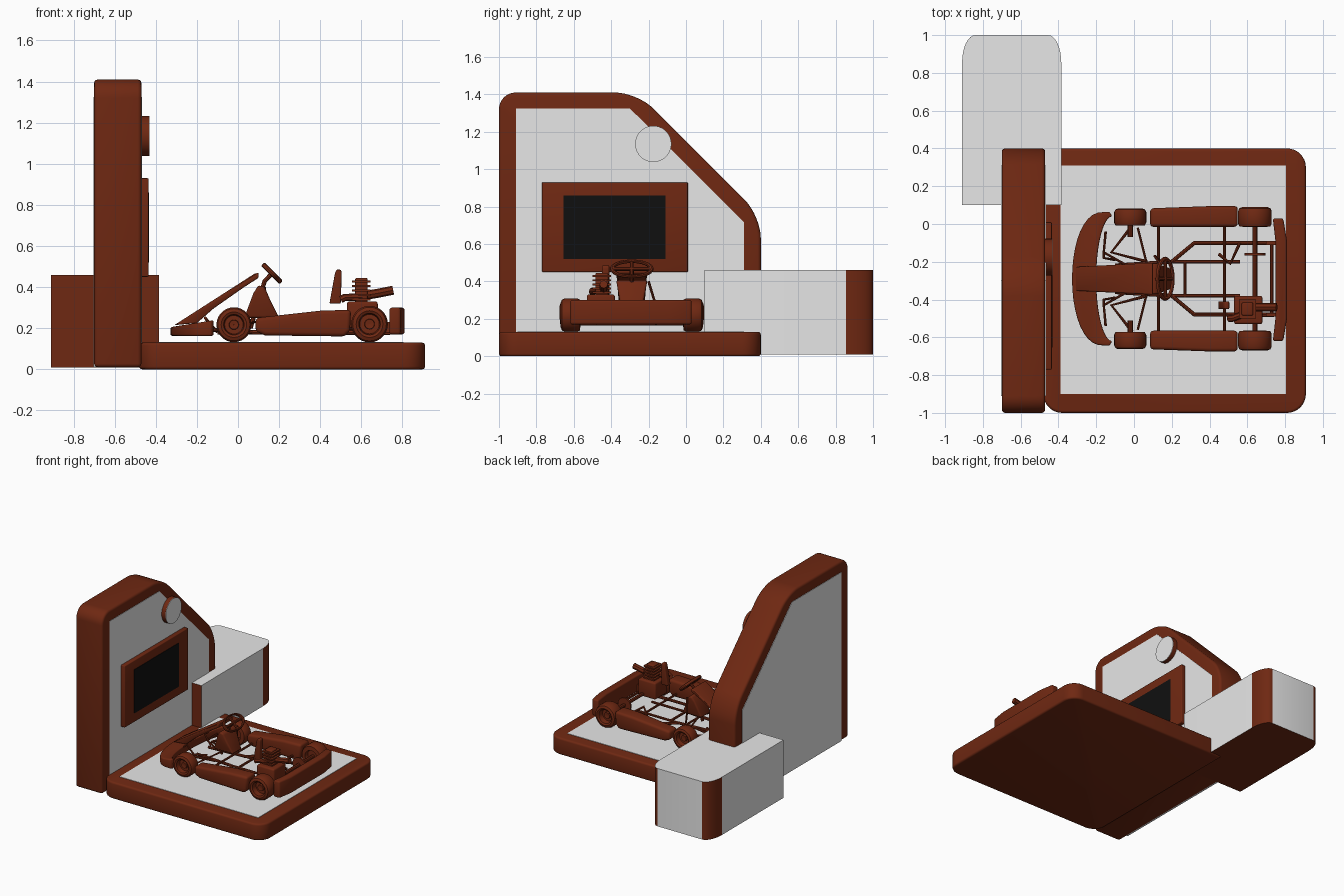
import bpy, bmesh, math
from mathutils import Vector

cube = bpy.data.objects.get("Cube")
if cube:
    bpy.data.objects.remove(cube)


def material(name, r, g, b):
    m = bpy.data.materials.new(name)
    m.use_nodes = True
    m.diffuse_color = (r, g, b, 1)
    m.node_tree.nodes["Principled BSDF"].inputs["Base Color"].default_value = (r, g, b, 1)
    return m


BROWN = material("rust brown", .158, .021, .006)
LIGHT = material("light grey", .8, .8, .8)
BLACK = material("screen black", .005, .005, .005)
MID = -.29  # centre line of the kart


def finish(ob, mat, bevel=0, segments=3):
    """Apply the colour, optional rounded edges and shading."""
    ob.data.materials.clear()
    ob.data.materials.append(mat)
    if bevel:
        mod = ob.modifiers.new("round", 'BEVEL')
        mod.width, mod.segments = bevel, segments
        mod.limit_method, mod.angle_limit = 'ANGLE', math.radians(40)
    bpy.ops.object.select_all(action='DESELECT')
    ob.select_set(True)
    bpy.context.view_layer.objects.active = ob
    bpy.ops.object.convert(target='MESH')
    bpy.ops.object.shade_smooth_by_angle(angle=math.radians(35))
    return ob


def from_bmesh(name, bm):
    bmesh.ops.recalc_face_normals(bm, faces=bm.faces[:])
    me = bpy.data.meshes.new(name)
    bm.to_mesh(me)
    bm.free()
    ob = bpy.data.objects.new(name, me)
    bpy.context.collection.objects.link(ob)
    return ob


def rounded(points, cuts, steps=8):
    """Round polygon corners; cuts maps corner index to setbacks (before, after)."""
    out = []
    for i, p in enumerate(points):
        c = Vector(p)
        if i not in cuts:
            out.append(c)
            continue
        before, after = cuts[i]
        a = (Vector(points[i - 1]) - c).normalized() * before
        b = (Vector(points[(i + 1) % len(points)]) - c).normalized() * after
        for k in range(steps + 1):
            t = k / steps * math.pi / 2
            out.append(c + a * (1 - math.sin(t)) + b * (1 - math.cos(t)))
    return out


def prism(name, points, axis, lo, hi, mat=BROWN, bevel=0, shape=None):
    """Extrude a 2D outline along an axis; shape may move each vertex."""
    place = {'X': lambda p, d: (d, p[0], p[1]),
             'Y': lambda p, d: (p[0], d, p[1]),
             'Z': lambda p, d: (p[0], p[1], d)}[axis]
    bm = bmesh.new()
    ends = [[bm.verts.new(place(p, d)) for p in points] for d in (lo, hi)]
    bm.faces.new(ends[0])
    bm.faces.new(ends[1])
    for i in range(len(points)):
        bm.faces.new([ends[0][i - 1], ends[0][i], ends[1][i], ends[1][i - 1]])
    if shape:
        for v in bm.verts:
            shape(v.co)
    return finish(from_bmesh(name, bm), mat, bevel)


def rect(x0, x1, y0, y1):
    return [(x0, y0), (x1, y0), (x1, y1), (x0, y1)]


def box(name, x, y, z, mat=BROWN, bevel=0):
    return prism(name, rect(*x, *y), 'Z', *z, mat, bevel)


def tube(name, points, radius=.009):
    cu = bpy.data.curves.new(name, 'CURVE')
    cu.dimensions = '3D'
    cu.bevel_depth, cu.bevel_resolution, cu.use_fill_caps = radius, 2, True
    sp = cu.splines.new('POLY')
    sp.points.add(len(points) - 1)
    for p, q in zip(sp.points, points):
        p.co = (*q, 1)
    ob = bpy.data.objects.new(name, cu)
    bpy.context.collection.objects.link(ob)
    return finish(ob, BROWN)


def lathe(name, profile, centre):
    """Spin (radius, offset) points around the y direction."""
    bm = bmesh.new()
    vs = [bm.verts.new((r, y, 0)) for r, y in profile]
    es = [bm.edges.new(pair) for pair in zip(vs, vs[1:])]
    bmesh.ops.spin(bm, geom=vs + es, cent=(0, 0, 0), axis=(0, 1, 0),
                   angle=math.tau, steps=28, use_merge=True)
    bmesh.ops.remove_doubles(bm, verts=bm.verts[:], dist=.0002)
    bmesh.ops.translate(bm, verts=bm.verts[:], vec=centre)
    return finish(from_bmesh(name, bm), BROWN)


# Platform with its inlaid floor
r = (.1, .1)
prism("platform", rounded(rect(-.48, .91, -1, .4), {0: r, 1: r, 2: r}), 'Z', 0, .13, BROWN, .014)
box("platform_floor", (-.39, .805), (-.9, .31), (.125, .133), LIGHT)

# Display wall, panelled on both sides
wall = [(-1, .01), (.4, .01), (.4, .75), (-.26, 1.41), (-1, 1.41)]
prism("wall", rounded(wall, {2: (.12, .12), 3: (.12, .12), 4: (.09, .09)}), 'X', -.7, -.47, BROWN, .018)
panel = [(-.91, .012), (.31, .012), (.31, .717), (-.3, 1.325), (-.91, 1.325)]
prism("wall_panels", panel, 'X', -.703, -.467, LIGHT)

# Screen and round badge
prism("screen_frame", rect(-.77, .01, .45, .93), 'X', -.48, -.435, BROWN, .006)
prism("screen", rect(-.655, -.11, .52, .86), 'X', -.44, -.432, BLACK)
disc = [(-.175 + .097 * math.cos(k * math.tau / 40), 1.135 + .097 * math.sin(k * math.tau / 40))
        for k in range(40)]
prism("round_badge", disc, 'X', -.48, -.434)
prism("round_badge_face", disc, 'X', -.434, -.431, LIGHT)

# Counter: light flat sides, brown rounded corners, front and underside
counter = prism("counter", rounded(rect(-.91, -.385, .1, 1), {2: (.145, .07), 3: (.07, .145)}),
                'Z', .01, .46, LIGHT)
counter.data.materials.append(BROWN)
for f in counter.data.polygons:
    n = f.normal
    light = max(abs(n.x), n.y, n.z) > .9999
    f.material_index = 0 if light else 1

# Wheels
tyre = [(.001, .02), (.022, .022), (.024, .008), (.045, .008), (.05, .042), (.062, .048), (.078, .042),
        (.085, .028), (.085, -.028), (.078, -.042), (.05, -.044), (.045, -.02), (.001, -.02)]
for side, word in ((1, "left"), (-1, "right")):
    lathe("front_wheel_" + word, [(a, b * side) for a, b in tyre], (-.02, MID + side * .325, .217))
    lathe("rear_wheel_" + word, [(a * 1.05, b * side * 1.15) for a, b in tyre],
          (.64, MID + side * .325, .22))

# Kart parts repeated on both sides
pod = [(.085, .185), (.13, .165), (.52, .16), (.545, .19), (.55, .29), (.4, .285), (.085, .25)]
for side, word in ((1, "left"), (-1, "right")):
    def y(d):
        return MID + side * d

    def taper(co):
        if co.x < .3 and abs(co.y - MID) > .33:
            co.y -= side * .012
    prism("side_pod_" + word, pod, 'Y', y(.275), y(.385), BROWN, .018, taper)
    tube("main_rail_" + word, [(-.1, y(.07), .18), (.2, y(.09), .18), (.32, y(.19), .18), (.75, y(.19), .18)], .011)
    tube("inner_rail_" + word, [(.2, y(.09), .18), (.56, y(.09), .18)])
    tube("front_strut_" + word, [(-.01, y(.28), .21), (-.12, y(.14), .19), (.07, y(.09), .18)])
    tube("nose_bracket_" + word, [(-.15, y(.25), .2), (-.16, y(.14), .19), (-.02, y(.06), .19)], .007)
    tube("tie_rod_" + word, [(.02, y(.27), .21), (.08, y(.03), .23)], .006)
    tube("front_stub_" + word, [(-.02, y(.22), .217), (-.02, y(.3), .217)], .014)
    tube("pedal_" + word, [(-.1, y(.1), .18), (-.16, y(.11), .25), (-.16, y(.15), .25)], .007)
    box("bumper_mount_" + word, (.7, .76), sorted((y(.18), y(.2))), (.17, .23))

# Cross tubes and rear axle
for name, x, half, z, rad in (("front_cross_tube", .13, .28, .19, .008), ("middle_cross_tube", .27, .1, .18, .009),
                              ("rear_cross_tube", .48, .28, .19, .008), ("tail_cross_tube", .73, .19, .18, .009),
                              ("rear_axle", .64, .3, .22, .013)):
    tube(name, [(x, MID - half, z), (x, MID + half, z)], rad)

# Crescent nose bumper with a sloping top
arc = [math.pi * (k / 20 - .5) for k in range(21)]
outer = [(-.15 - .178 * math.cos(a) ** .8 if abs(a) < 1.57 else -.13, MID + .355 * math.sin(a)) for a in arc]
inner = [(-.115 - .085 * math.cos(a), MID + .33 * math.sin(a)) for a in reversed(arc)]


def slope(co):
    if co.z > .2:
        co.z = .205 + .16 * (co.x + .33)


prism("nose_bumper", outer + inner, 'Z', .163, .24, BROWN, .008, slope)


# Inclined fairing and the column housing behind it
def narrow(co):
    co.y = MID + (co.y - MID) * (.75 + max(0, co.x) * 2.5)


prism("front_fairing", [(-.31, .215), (.08, .465), (.1, .47), (.1, .445), (.03, .4), (-.12, .295), (-.2, .225)],
      'Y', MID - .085, MID + .085, BROWN, .006, narrow)


def widen_top(co):
    co.y = MID + (co.y - MID) * (.7 + (co.z - .25) * 2.2)


prism("column_housing", [(.03, .25), (.075, .37), (.1, .41), (.13, .4), (.16, .33), (.2, .25)],
      'Y', MID - .08, MID + .08, BROWN, .012, widen_top)
tube("steering_column", [(.06, MID, .2), (.13, MID, .43), (.165, MID, .465)], .011)

# Oval steering wheel
bpy.ops.mesh.primitive_torus_add(location=(.165, MID, .467), rotation=(0, math.pi / 4, 0), major_radius=.105,
                                 minor_radius=.012, major_segments=32, minor_segments=8)
wheel = bpy.context.object
wheel.name = "steering_wheel"
wheel.scale.x = .55
finish(wheel, BROWN)
tube("steering_spoke", [(.165, MID - .1, .467), (.165, MID + .1, .467)], .01)
tube("steering_upright", [(.13, MID, .5), (.2, MID, .43)], .01)

# Curved rear bumper
prism("rear_bumper", [(.735, -.62), (.79, -.62), (.81, -.5), (.81, -.09), (.79, .03), (.735, .03), (.75, -.1), (.75, -.49)],
      'Z', .17, .3, BROWN, .012)

# Engine on the right rear, with fins, exhaust and guard
box("engine_block", (.53, .68), (-.53, -.38), (.2, .33), BROWN, .012)
for k in range(5):
    z = .335 + k * .022
    box("cooling_fin_%d" % (k + 1), (.555, .645), (-.5, -.4), (z, z + .01))
box("cylinder", (.57, .63), (-.485, -.415), (.32, .445), BROWN, .008)
tube("exhaust", [(.62, -.44, .36), (.68, -.44, .37), (.755, -.44, .385)], .022)
tube("air_intake", [(.6, -.47, .35), (.52, -.5, .35), (.5, -.5, .34)], .018)
prism("engine_guard", rounded([(.445, .32), (.5, .32), (.505, .485), (.475, .485)], {2: (.02, .01), 3: (.01, .02)}),
      'Y', -.45, -.41, BROWN, .006)
tube("engine_mount", [(.5, -.48, .18), (.74, -.48, .18)], .012)
# Brake hardware and fuel line on the left rear
tube("brake_rod", [(.45, -.16, .19), (.51, -.21, .22), (.56, -.1, .19)], .009)
lathe("brake_disc", [(.001, .006), (.055, .006), (.055, -.006), (.001, -.006)], (.64, -.16, .22))
tube("gear_lever", [(.14, -.2, .2), (.11, -.17, .3), (.13, -.2, .4)], .007)
